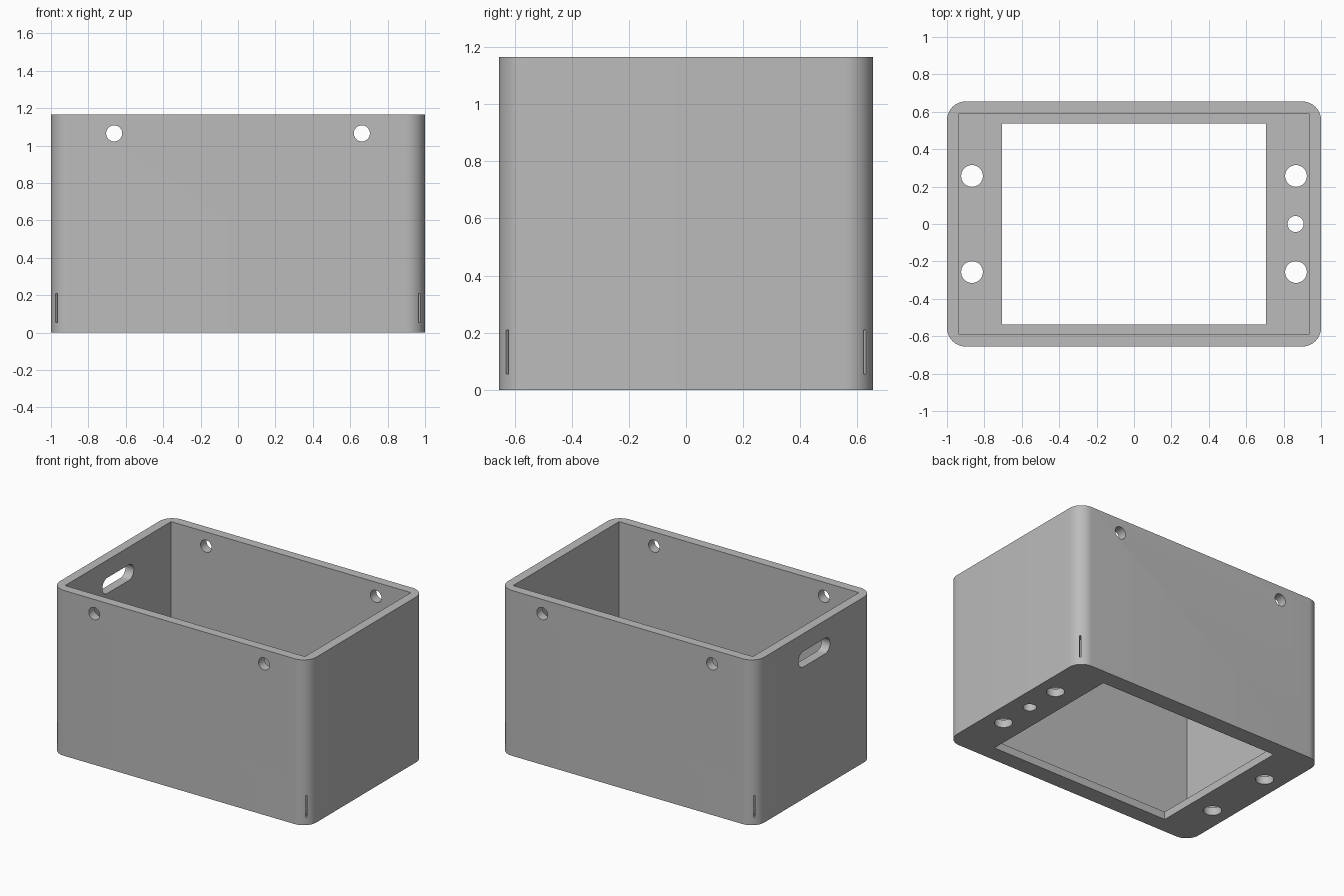
import bpy, bmesh
from math import pi, radians
from mathutils import Matrix, Vector

cube = bpy.data.objects.get("Cube")
if cube:
    bpy.data.objects.remove(cube, do_unlink=True)

LENGTH, WIDTH, HEIGHT = 2.0, 1.31, 1.165
RADIUS, FLOOR = 0.10, 0.055

grey = bpy.data.materials.new("light grey")
grey.use_nodes = True
colour = (0.5, 0.5, 0.5, 1)
grey.diffuse_color = colour
grey.node_tree.nodes["Principled BSDF"].inputs["Base Color"].default_value = colour


def add_object(name, bm):
    mesh = bpy.data.meshes.new(name)
    bm.to_mesh(mesh)
    bm.free()
    obj = bpy.data.objects.new(name, mesh)
    bpy.context.collection.objects.link(obj)
    return obj


def block(name, size, centre, angle=0, radius=0, axis=2):
    """Box with optional rounded edges along one axis."""
    bm = bmesh.new()
    bmesh.ops.create_cube(bm, size=1)
    bmesh.ops.scale(bm, vec=size, verts=bm.verts)
    if radius:
        edges = [e for e in bm.edges
                 if abs((e.verts[0].co - e.verts[1].co).normalized()[axis]) > 0.9]
        bmesh.ops.bevel(bm, geom=edges, offset=radius, segments=12,
                        profile=0.5, affect='EDGES')
    bm.transform(Matrix.Translation(centre) @ Matrix.Rotation(angle, 4, 'Z'))
    return add_object(name, bm)


def drill(name, radius, depth, centre, axis='Z'):
    """Round cutter running along Z or Y."""
    bm = bmesh.new()
    bmesh.ops.create_cone(bm, cap_ends=True, segments=40, radius1=radius,
                          radius2=radius, depth=depth)
    turn = Matrix.Rotation(pi / 2 if axis == 'Y' else 0, 4, 'X')
    bm.transform(Matrix.Translation(centre) @ turn)
    return add_object(name, bm)


# Rounded outer body
box = block("storage_box", (LENGTH, WIDTH, HEIGHT), (0, 0, HEIGHT / 2), radius=RADIUS)

# Inner cavity and the large opening in the floor
cutters = [
    block("cavity", (1.87, 1.18, HEIGHT), (0, 0, FLOOR + HEIGHT / 2)),
    block("floor_opening", (1.41, 1.074, 0.4), (0, 0, 0)),
]

# Hand slot in the right end
cutters.append(block("hand_slot", (0.3, 0.35, 0.11), (-1, 0, 0.985),
                     radius=0.0549, axis=0))

for x in (-1, 1):
    # Round holes through the front and back walls
    cutters.append(drill("wall_hole", 0.043, 2, (0.662 * x, 0, 1.065), 'Y'))
    for y in (-1, 1):
        # Round holes in the floor and upright slits in the corners
        cutters.append(drill("floor_hole", 0.058, 0.4, (0.866 * x, 0.257 * y, 0)))
        cutters.append(block("corner_slit", (0.2, 0.012, 0.155),
                             (0.97 * x, 0.625 * y, 0.1325), radians(45 * x * y)))
cutters.append(drill("small_floor_hole", 0.043, 0.4, (0.864, 0, 0)))

# Cut everything out of the body
for cutter in cutters:
    cutter.hide_render = True
    mod = box.modifiers.new(cutter.name, 'BOOLEAN')
    mod.operation = 'DIFFERENCE'
    mod.solver = 'EXACT'
    mod.object = cutter

graph = bpy.context.evaluated_depsgraph_get()
result = bpy.data.meshes.new_from_object(box.evaluated_get(graph))
box.modifiers.clear()
box.data = result
for cutter in cutters:
    bpy.data.objects.remove(cutter, do_unlink=True)

# Material and shading
box.data.materials.clear()
box.data.materials.append(grey)
for obj in bpy.context.selected_objects:
    obj.select_set(False)
box.select_set(True)
bpy.context.view_layer.objects.active = box
bpy.ops.object.shade_smooth_by_angle(angle=radians(30))
